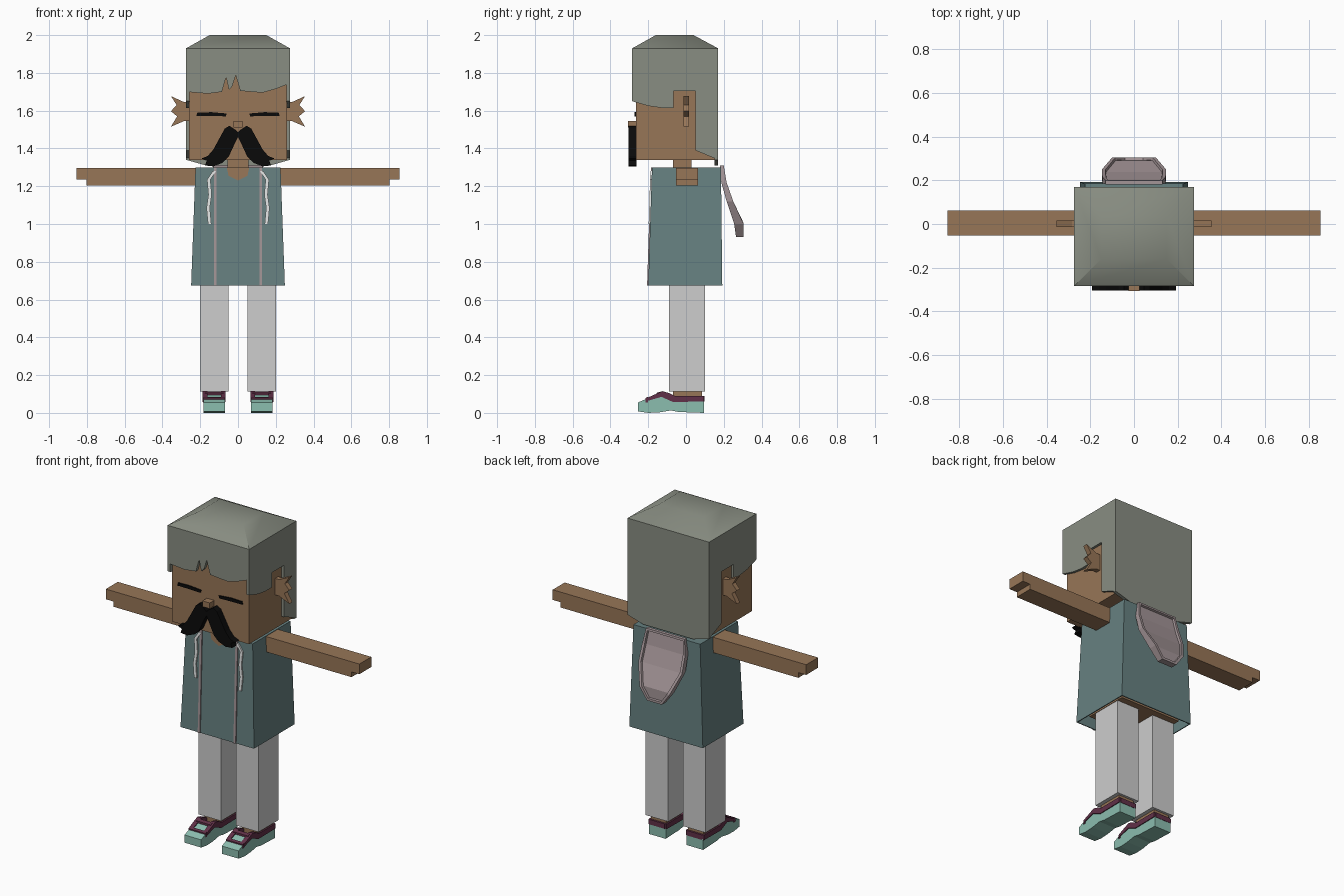
import bpy, bmesh, math

if "Cube" in bpy.data.objects:
    bpy.data.objects.remove(bpy.data.objects["Cube"], do_unlink=True)


def material(name, rgb):
    m = bpy.data.materials.new(name)
    m.use_nodes = True
    m.diffuse_color = (*rgb, 1)
    m.node_tree.nodes["Principled BSDF"].inputs["Base Color"].default_value = (*rgb, 1)
    return m


SKIN = material("skin brown", (0.31, 0.18, 0.095))
TEAL = material("tunic teal", (0.135, 0.22, 0.22))
HAIR = material("hair grey", (0.25, 0.27, 0.225))
PANTS = material("trouser grey", (0.61, 0.61, 0.61))
MAUVE = material("hood mauve", (0.37, 0.30, 0.31))
CORD = material("cord white", (0.78, 0.8, 0.79))
MINT = material("shoe mint", (0.26, 0.51, 0.43))
MAROON = material("shoe maroon", (0.12, 0.03, 0.065))
BLACK = material("black", (0.003, 0.003, 0.003))


def finish(name, bm, mat):
    bmesh.ops.recalc_face_normals(bm, faces=bm.faces)
    me = bpy.data.meshes.new(name)
    bm.to_mesh(me)
    bm.free()
    me.materials.append(mat)
    ob = bpy.data.objects.new(name, me)
    bpy.context.collection.objects.link(ob)
    return ob


def loft(name, rings, mat, cap_start=True, cap_end=True):
    """Join equal-length rings of points into a skin."""
    bm = bmesh.new()
    rows = [[bm.verts.new(p) for p in ring] for ring in rings]
    n = len(rows[0])
    for a, b in zip(rows, rows[1:]):
        for i in range(n):
            j = (i + 1) % n
            bm.faces.new((a[i], a[j], b[j], b[i]))
    if cap_start:
        bm.faces.new(rows[0])
    if cap_end:
        bm.faces.new(rows[-1])
    return finish(name, bm, mat)


def prism_y(name, pts, y0, y1, mat, side=1):
    """Front outline (x, z) extruded along y."""
    return loft(name, [[(side * x, y, z) for x, z in pts] for y in (y0, y1)], mat)


def prism_x(name, pts, x0, x1, mat):
    """Side outline (y, z) extruded along x."""
    return loft(name, [[(x, y, z) for y, z in pts] for x in (x0, x1)], mat)


def rect(x0, x1, y0, y1, z):
    return [(x0, y0, z), (x1, y0, z), (x1, y1, z), (x0, y1, z)]


def box(name, x0, x1, y0, y1, z0, z1, mat):
    return loft(name, [rect(x0, x1, y0, y1, z) for z in (z0, z1)], mat)


def tunic_front(z):
    return -0.18 - 0.02 * (1.3 - z) / 0.625


def tunic_plate(name, pts, mat, side=1, depth=0.006):
    """Thin plate lying on the sloping front of the tunic."""
    rings = [[(side * x, tunic_front(z) + d, z) for x, z in pts] for d in (-depth, 0.002)]
    return loft(name, rings, mat)


# Head, neck and torso
box("head", -0.26, 0.26, -0.265, 0.155, 1.34, 1.85, SKIN)
box("neck", -0.055, 0.055, -0.07, 0.03, 1.2, 1.36, SKIN)
box("torso", -0.205, 0.205, -0.14, 0.14, 0.70, 1.28, SKIN)

# Hair: domed cap, fringe, side panels around the ears, back panel
cap = loft("hair_cap", [rect(-0.275, 0.275, -0.285, 0.17, 1.79),
                        rect(-0.275, 0.275, -0.285, 0.17, 1.93),
                        rect(-0.15, 0.15, -0.16, 0.04, 2.0)], HAIR)
bpy.context.view_layer.objects.active = cap
cap.select_set(True)
bpy.ops.object.shade_smooth_by_angle(angle=math.radians(40))
cap.select_set(False)
fringe = [(-0.275, 1.79), (-0.275, 1.7), (-0.16, 1.69), (-0.085, 1.7), (-0.063, 1.777),
          (-0.048, 1.71), (-0.03, 1.73), (-0.012, 1.787), (0.012, 1.705), (0.13, 1.695),
          (0.2, 1.715), (0.275, 1.745), (0.275, 1.79)]
prism_y("hair_fringe", fringe, -0.285, -0.263, HAIR)
side_hair = [(-0.285, 1.79), (-0.285, 1.65), (-0.2, 1.625), (-0.13, 1.615), (-0.065, 1.615),
             (-0.065, 1.705), (0.05, 1.705), (0.05, 1.39), (0.17, 1.34), (0.17, 1.79)]
for s, label in ((1, "left"), (-1, "right")):
    prism_x(label + "_hair_side", side_hair, s * 0.258, s * 0.275, HAIR)
back_hair = [(-0.275, 1.79), (-0.275, 1.34), (-0.17, 1.31), (0.17, 1.31), (0.275, 1.34), (0.275, 1.79)]
prism_y("hair_back", back_hair, 0.15, 0.17, HAIR)

# Face
box("nose", -0.025, 0.025, -0.308, -0.26, 1.51, 1.545, SKIN)
half = [(0.015, 1.5), (0.045, 1.52), (0.07, 1.505), (0.1, 1.45), (0.13, 1.395), (0.16, 1.36),
        (0.193, 1.347), (0.165, 1.335), (0.175, 1.31), (0.13, 1.305), (0.08, 1.325),
        (0.05, 1.355), (0.02, 1.42)]
moustache = [(0, 1.485)] + half + [(0, 1.46)] + [(-x, z) for x, z in reversed(half)]
prism_y("moustache", moustache, -0.305, -0.262, BLACK)
ear = [(0.255, 1.645), (0.285, 1.645), (0.355, 1.677), (0.325, 1.63), (0.355, 1.597),
       (0.322, 1.57), (0.355, 1.515), (0.285, 1.545), (0.255, 1.545)]
eye = [(0.06, 1.585), (0.14, 1.592), (0.215, 1.59), (0.22, 1.573), (0.14, 1.572), (0.065, 1.57)]

# Tunic, open at the hem
tunic = loft("tunic", [rect(-0.248, 0.248, -0.2, 0.192, 0.675),
                       rect(-0.225, 0.225, -0.18, 0.185, 1.3)], TEAL, cap_start=False)
shell = tunic.modifiers.new("Thickness", "SOLIDIFY")
shell.thickness = 0.008
tunic_plate("neckline", [(-0.06, 1.3), (-0.05, 1.255), (0, 1.23), (0.05, 1.255), (0.06, 1.3)], SKIN, depth=0.003)

# Hood hanging behind, with a raised rim around a sunken panel
rows = [(1.31, 0.13, 0.18, 0.2), (1.22, 0.145, 0.187, 0.215), (1.12, 0.147, 0.215, 0.25),
        (1.0, 0.1, 0.255, 0.305), (0.93, 0.05, 0.265, 0.305)]
bm = bmesh.new()
grid = [[bm.verts.new(p) for p in ((-w, a, z), (w, a, z), (w, b, z), (-w, b, z))]
        for z, w, a, b in rows]
panel = []
for r, q in zip(grid, grid[1:]):
    for i in range(4):
        j = (i + 1) % 4
        f = bm.faces.new((r[i], r[j], q[j], q[i]))
        if i == 2:
            panel.append(f)
bm.faces.new(grid[0])
bm.faces.new(grid[-1])
bmesh.ops.recalc_face_normals(bm, faces=bm.faces)
bmesh.ops.inset_region(bm, faces=panel, thickness=0.016, depth=0)
bmesh.ops.inset_region(bm, faces=panel, thickness=0.003, depth=-0.012)
finish("hood", bm, MAUVE)

# Shoe outlines, seen from the side
sole = [(-0.255, 0.008), (-0.2, 0.0), (-0.14, 0.003), (-0.08, 0.013), (-0.04, 0.005), (0.095, 0.0),
        (0.095, 0.065), (-0.06, 0.065), (-0.125, 0.105), (-0.2, 0.078), (-0.255, 0.055)]
band = [(-0.215, 0.06), (-0.2, 0.082), (-0.125, 0.115), (-0.09, 0.105), (-0.06, 0.09),
        (0.095, 0.09), (0.095, 0.06), (-0.07, 0.058), (-0.13, 0.085)]
strap = [(-0.155, 0.08), (-0.155, 0.106), (-0.135, 0.113), (-0.135, 0.08)]
toe_strap = [(-0.215, 0.055), (-0.215, 0.079), (-0.2, 0.085), (-0.2, 0.055)]

cord_path = [(0.125, 1.28), (0.155, 1.235), (0.148, 1.155), (0.158, 1.085), (0.15, 1.0)]
arm = [(0.2, 1.203), (0.802, 1.203), (0.802, 1.235), (0.855, 1.235), (0.855, 1.297), (0.2, 1.297)]

# Everything that comes in pairs
for s, label in ((1, "left"), (-1, "right")):
    prism_y(label + "_ear", ear, -0.013, 0.017, SKIN, s)
    prism_y(label + "_closed_eye", eye, -0.272, -0.264, BLACK, s)
    prism_y(label + "_arm", arm, -0.052, 0.063, SKIN, s)
    box(label + "_trouser_leg", s * 0.05, s * 0.202, -0.09, 0.1, 0.112, 0.715, PANTS)
    tunic_plate(label + "_tunic_trim", [(0.113, 0.675), (0.128, 0.675), (0.128, 1.3), (0.113, 1.3)], MAUVE, s)
    cord = [(x - 0.009, z) for x, z in cord_path] + [(x + 0.009, z) for x, z in reversed(cord_path)]
    tunic_plate(label + "_cord", cord, CORD, s, 0.008)
    # Foot
    c = s * 0.126
    box(label + "_ankle", c - 0.052, c + 0.052, -0.07, 0.085, 0.05, 0.12, SKIN)
    shoe = prism_x(label + "_shoe", sole, c - 0.056, c + 0.056, MINT)
    for side, part in ((1, "outer"), (-1, "inner")):
        prism_x(f"{label}_shoe_{part}_band", band, c + side * s * 0.035, c + side * s * 0.061, MAROON)
    box(label + "_shoe_heel", c - 0.05, c + 0.05, 0.075, 0.097, 0.06, 0.09, MAROON)
    prism_x(label + "_shoe_strap", strap, c - 0.05, c + 0.05, MAROON)
    prism_x(label + "_shoe_toe_strap", toe_strap, c - 0.058, c + 0.058, MAROON)
